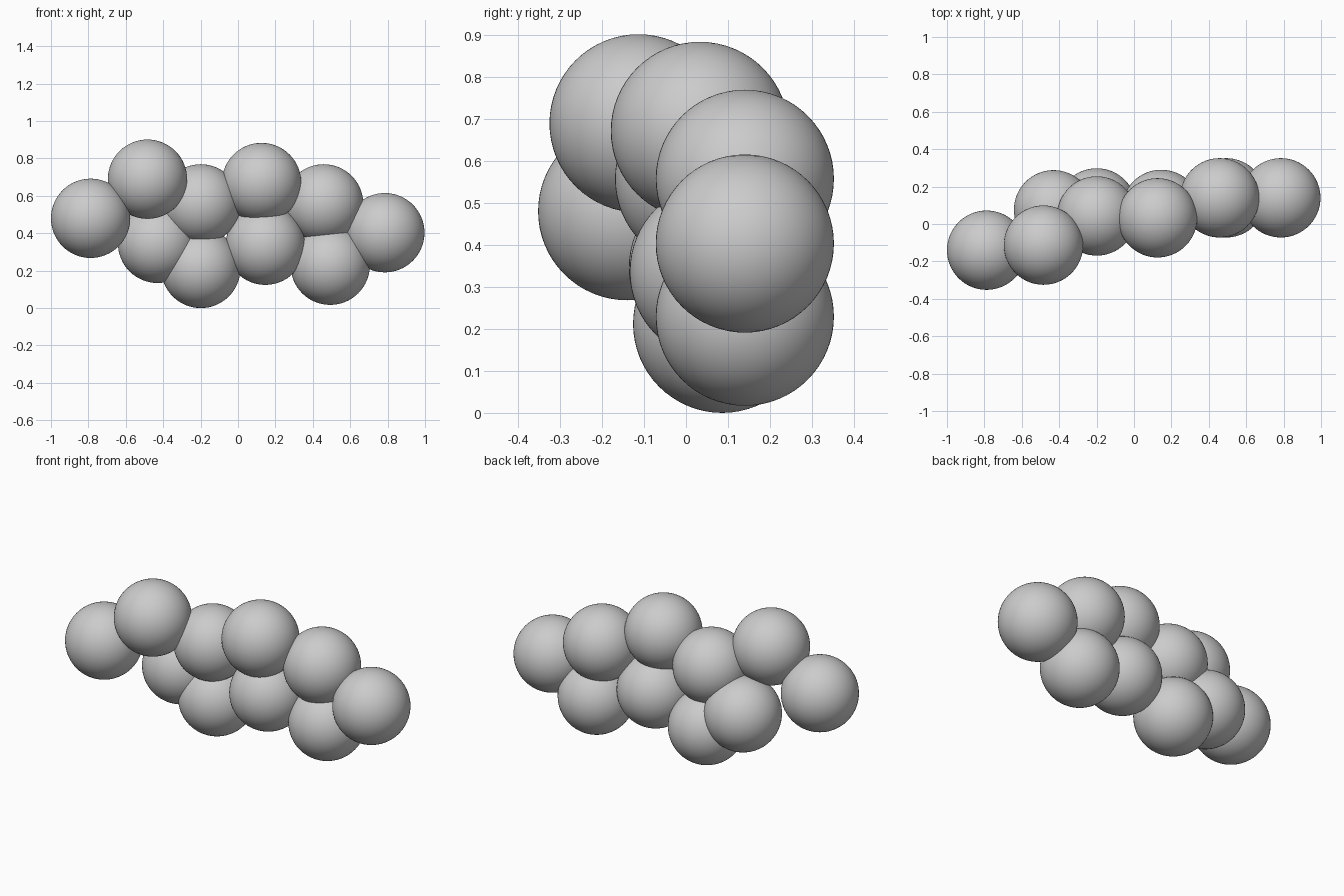
import bpy

RADIUS = 0.212

# Ball centres, left to right along the cluster
CENTRES = [
    (-0.788, -0.140, 0.480),  # left end
    (-0.484, -0.113, 0.689),
    (-0.430, 0.076, 0.346),
    (-0.199, 0.043, 0.557),
    (-0.199, 0.086, 0.212),
    (0.126, 0.033, 0.671),
    (0.146, 0.078, 0.336),
    (0.458, 0.140, 0.557),
    (0.493, 0.140, 0.229),
    (0.785, 0.140, 0.403),    # right end
]


def add_ball(index, centre):
    bpy.ops.mesh.primitive_uv_sphere_add(
        segments=64, ring_count=32, radius=RADIUS, location=centre)
    ball = bpy.context.object
    ball.name = f"ball_{index}"
    bpy.ops.object.shade_smooth()


# Overlapping smooth balls
for i, c in enumerate(CENTRES, 1):
    add_ball(i, c)
